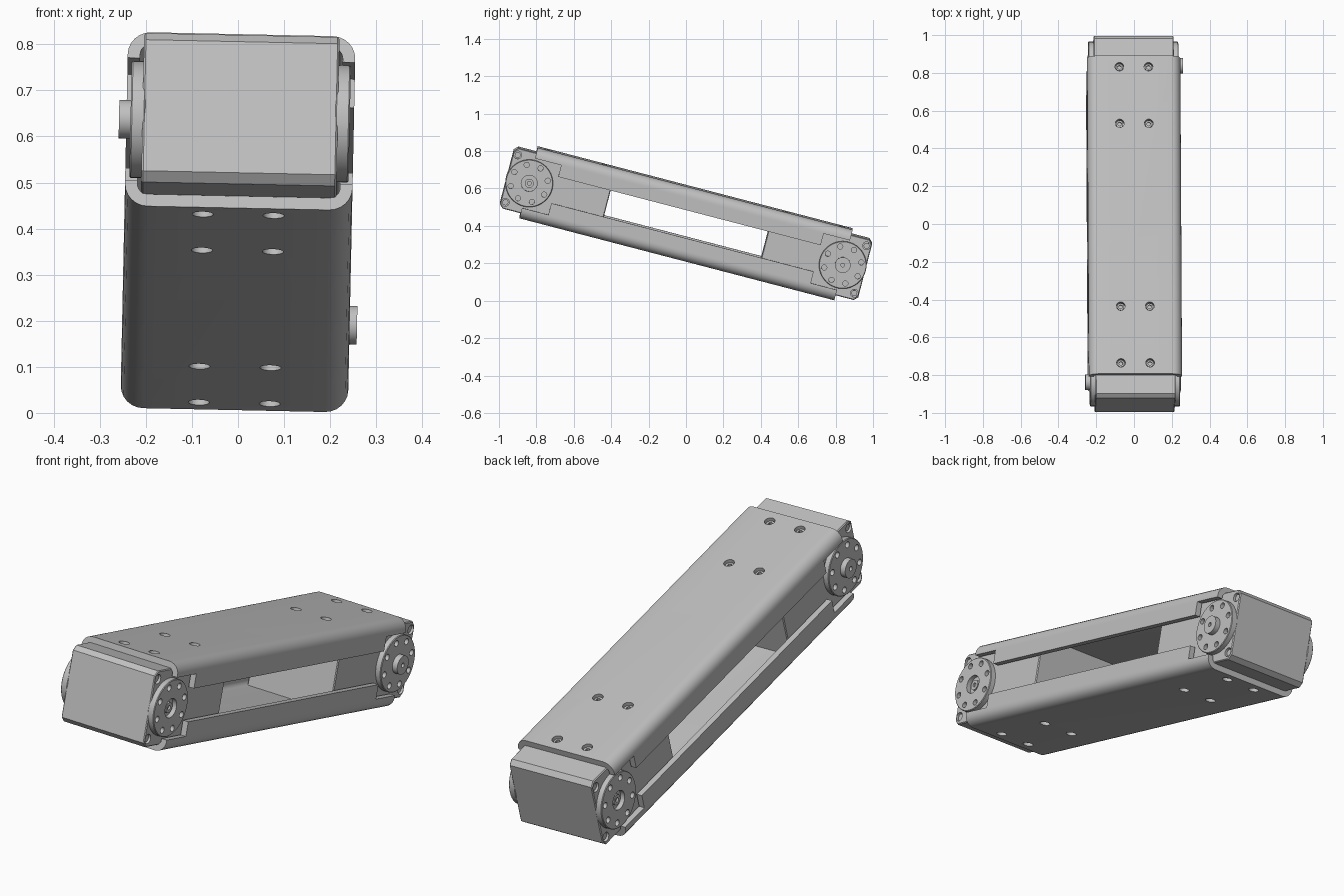
import bpy, bmesh
from math import radians, pi, cos, sin
from mathutils import Matrix, Vector

cube = bpy.data.objects.get("Cube")
if cube:
    bpy.data.objects.remove(cube, do_unlink=True)

# One grey material for the whole arm
grey = bpy.data.materials.new("light_grey")
grey.use_nodes = True
COLOR = (0.53, 0.53, 0.53, 1)
grey.diffuse_color = COLOR
grey.node_tree.nodes["Principled BSDF"].inputs["Base Color"].default_value = COLOR

# Arm frame: local y runs along the arm, local z through the two brackets
PLACE = (Matrix.Translation((0, 0, 0.414)) @ Matrix.Rotation(radians(1.2), 4, 'Y')
         @ Matrix.Rotation(radians(-14.6), 4, 'X'))
FLIP_END = Matrix.Rotation(pi, 4, 'Z')
FLIP_SIDE = Matrix.Rotation(pi, 4, 'Y')
ALONG_X = Matrix.Rotation(pi / 2, 4, 'Y')

SHAFT_Y = -0.866
END_Y = 0.87
HOLE_X, HOLE_YS = 0.077, (-0.81, -0.5, 0.5, 0.81)


def add_cylinder(bm, center, radius, depth, along_x=True, sides=32):
    matrix = Matrix.Translation(center) @ (ALONG_X if along_x else Matrix())
    bmesh.ops.create_cone(bm, cap_ends=True, segments=sides, radius1=radius,
                          radius2=radius, depth=depth, matrix=matrix)


def add_box(bm, center, size):
    bmesh.ops.create_cube(bm, size=1, matrix=Matrix.Translation(center)
                          @ Matrix.Diagonal((*size, 1)))


def add_prism(bm, points, direction):
    """Extrude a closed outline along a vector."""
    face = bm.faces.new([bm.verts.new(p) for p in points])
    new = bmesh.ops.extrude_face_region(bm, geom=[face])["geom"]
    moved = [g for g in new if isinstance(g, bmesh.types.BMVert)]
    bmesh.ops.translate(bm, verts=moved, vec=Vector(direction))
    bmesh.ops.recalc_face_normals(bm, faces=bm.faces)


def to_object(name, bm):
    mesh = bpy.data.meshes.new(name)
    bm.to_mesh(mesh)
    bm.free()
    mesh.materials.append(grey)
    obj = bpy.data.objects.new(name, mesh)
    bpy.context.collection.objects.link(obj)
    return obj


def activate(obj):
    bpy.ops.object.select_all(action='DESELECT')
    obj.select_set(True)
    bpy.context.view_layer.objects.active = obj


def finish(name, bm, matrix, cutter_bm=None):
    """Cut the holes, shade, and move the part into place."""
    obj = to_object(name, bm)
    activate(obj)
    if cutter_bm:
        cutter = to_object("cutter", cutter_bm)
        cutter.hide_render = True
        mod = obj.modifiers.new("holes", 'BOOLEAN')
        mod.operation, mod.solver, mod.object = 'DIFFERENCE', 'EXACT', cutter
        bpy.ops.object.modifier_apply(modifier=mod.name)
        bpy.data.objects.remove(cutter, do_unlink=True)
    obj.data.transform(PLACE @ matrix)
    bpy.ops.object.shade_smooth_by_angle(angle=radians(25))
    return obj


def bracket(name, matrix):
    """Rounded channel with notched ends and countersunk screws."""
    half, top, wall, radius, leg = 0.247, 0.195, 0.027, 0.05, 0.073

    def arc(r):
        return [(half - radius + r * cos(a), top - radius + r * sin(a))
                for a in (i * pi / 12 for i in range(7))]

    right = [(half, leg)] + arc(radius)
    inner = [(half - wall, leg)] + arc(radius - wall)
    outline = (right + [(-x, z) for x, z in reversed(right)]
               + [(-x, z) for x, z in inner] + list(reversed(inner)))
    bm = bmesh.new()
    add_prism(bm, [(x, -END_Y, z) for x, z in outline], (0, 2 * END_Y, 0))

    cut = bmesh.new()
    for end in (-1, 1):
        add_box(cut, (0, end * 0.825, 0.037), (0.8, 0.2, 0.2))
    for y in HOLE_YS:
        for x in (-HOLE_X, HOLE_X):
            add_cylinder(cut, (x, y, 0.19), 0.023, 0.1, along_x=False, sides=24)
    finish(name, bm, matrix, cut)

    screws, sockets = bmesh.new(), bmesh.new()
    for y in HOLE_YS:
        for x in (-HOLE_X, HOLE_X):
            add_cylinder(screws, (x, y, 0.172), 0.019, 0.02, along_x=False, sides=20)
            add_cylinder(sockets, (x, y, 0.182), 0.011, 0.02, along_x=False, sides=6)
    finish(name + "_screws", screws, matrix, sockets)


def motor_body(name, matrix):
    """Box with chamfered edges and screw recesses at the outer corners."""
    near, far, half_z, half_x, c = -0.435, -0.99, 0.167, 0.212, 0.02
    outline = [(near, -half_z), (near, half_z), (far + c, half_z), (far, half_z - c),
               (far, c - half_z), (far + c, -half_z)]
    bm = bmesh.new()
    add_prism(bm, [(-half_x, y, z) for y, z in outline], (2 * half_x, 0, 0))
    bmesh.ops.bevel(bm, geom=[e for e in bm.edges if abs(e.verts[0].co.x - e.verts[1].co.x) < 0.01],
                    offset=0.004, segments=1, affect='EDGES')
    cut, screws = bmesh.new(), bmesh.new()
    for side in (-1, 1):
        for z in (-0.131, 0.131):
            add_cylinder(cut, (side * half_x, -0.964, z), 0.021, 0.04, sides=20)
            add_cylinder(screws, (side * 0.194, -0.964, z), 0.016, 0.02, sides=16)
    finish(name, bm, matrix, cut)
    finish(name + "_corner_screws", screws, matrix)


def horn(name, side, has_boss, matrix):
    """Round output disc with a ring of holes and a boss or a recessed hub."""
    disc, cut, hub, bore = (bmesh.new() for _ in range(4))
    add_cylinder(disc, (side * 0.222, SHAFT_Y, 0), 0.127, 0.032, sides=48)
    bmesh.ops.bevel(disc, geom=[e for e in disc.edges if len({round(v.co.x, 4) for v in e.verts}) == 1],
                    offset=0.003, segments=1, affect='EDGES')
    for i in range(8):
        a = radians(22.5 + 45 * i)
        add_cylinder(cut, (side * 0.235, SHAFT_Y + 0.1 * cos(a), 0.1 * sin(a)), 0.014, 0.03, sides=16)
    if has_boss:
        add_cylinder(hub, (side * 0.242, SHAFT_Y, 0), 0.042, 0.042)
    else:
        add_cylinder(cut, (side * 0.235, SHAFT_Y, 0), 0.043, 0.036)
        add_cylinder(hub, (side * 0.217, SHAFT_Y, 0), 0.024, 0.024, sides=24)
    add_cylinder(bore, (side * 0.25, SHAFT_Y, 0), 0.01, 0.06, sides=16)
    finish(name, disc, matrix, cut)
    finish(name + "_hub", hub, matrix, bore)


# Two channel brackets
bracket("upper_bracket", Matrix())
bracket("lower_bracket", FLIP_SIDE)

# Two identical motors, the rear one turned end for end
for end, turn in (("front", Matrix()), ("rear", FLIP_END)):
    motor_body(end + "_motor", turn)
    horn(end + "_drive_horn", -1, True, turn)
    horn(end + "_idler_horn", 1, False, turn)
